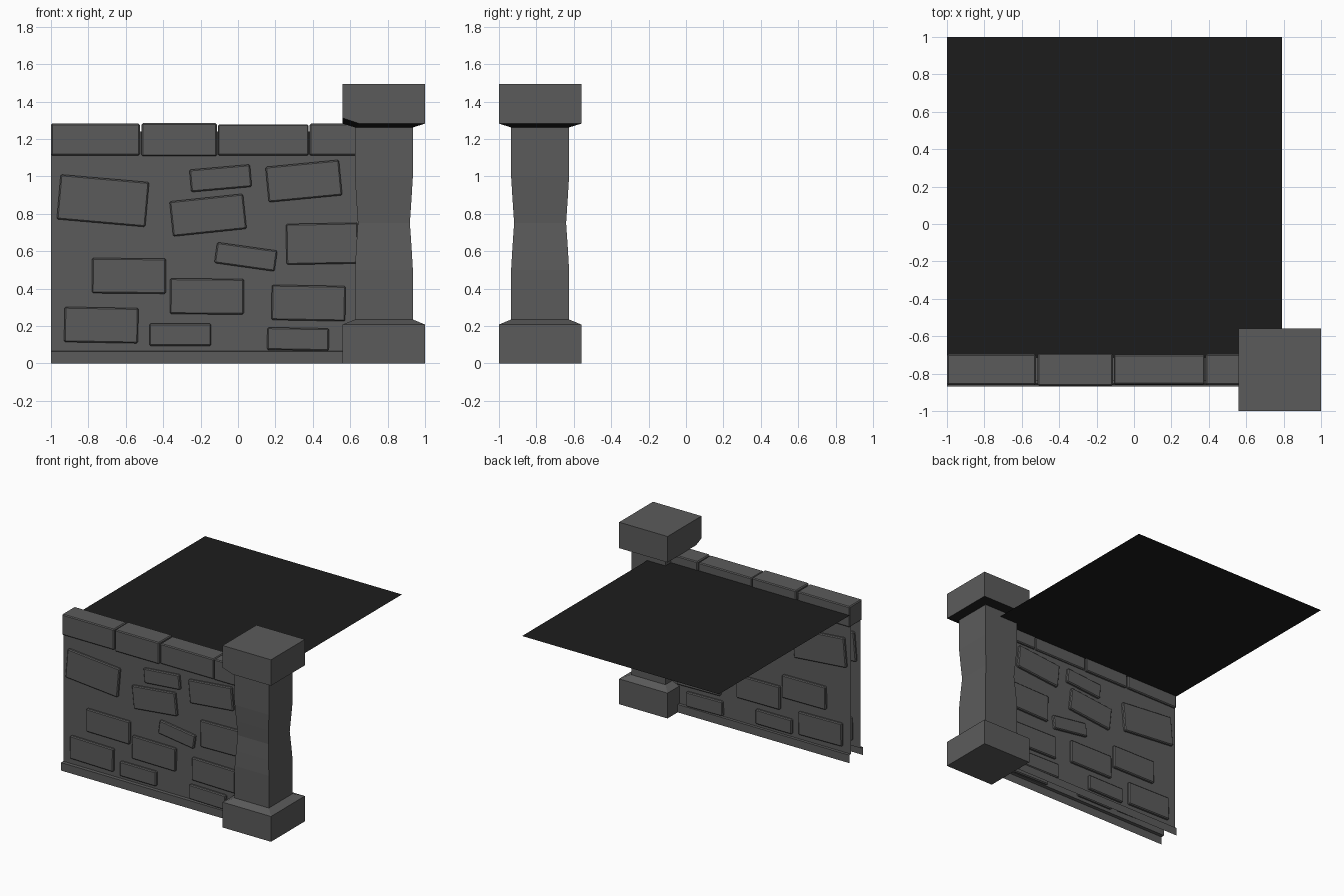
import bpy, bmesh, math
from mathutils import Vector, Matrix

if "Cube" in bpy.data.objects:
    bpy.data.objects.remove(bpy.data.objects["Cube"])

CX, CY = 0.78, -0.78  # pillar centre; CY is also the wall's centre line


def material(name, v):
    m = bpy.data.materials.new(name)
    m.diffuse_color = (v, v, v, 1)
    m.use_nodes = True
    m.node_tree.nodes["Principled BSDF"].inputs["Base Color"].default_value = m.diffuse_color
    return m


stone = material("stone grey", 0.105)
dark = material("dark ground", 0.012)


def finish(name, bm, mat):
    me = bpy.data.meshes.new(name)
    bm.to_mesh(me)
    bm.free()
    me.materials.append(mat)
    ob = bpy.data.objects.new(name, me)
    bpy.context.collection.objects.link(ob)
    return ob


def block(name, centre, size, angle=0.0, bevel=0.007):
    bm = bmesh.new()
    bmesh.ops.create_cube(bm, size=1)
    bmesh.ops.scale(bm, vec=size, verts=bm.verts)
    bmesh.ops.bevel(bm, geom=bm.edges[:], offset=bevel, segments=1, affect='EDGES')
    # positive angle tilts anticlockwise as seen from the front
    bm.transform(Matrix.Translation(centre) @ Matrix.Rotation(-math.radians(angle), 4, 'Y'))
    return finish(name, bm, stone)


def stack(rings):
    """Closed square column from (z, half width) rings."""
    bm = bmesh.new()
    prev = None
    for z, h in rings:
        ring = [bm.verts.new((CX + sx * h, CY + sy * h, z))
                for sx, sy in ((-1, -1), (1, -1), (1, 1), (-1, 1))]
        if prev:
            for i in range(4):
                j = (i + 1) % 4
                bm.faces.new((prev[i], prev[j], ring[j], ring[i]))
        else:
            bm.faces.new(ring[::-1])
        prev = ring
    bm.faces.new(prev)
    return bm


# Pillar: foot and waisted shaft
finish("pillar_foot", stack([(0, .22), (.208, .22), (.235, .155)]), stone)
finish("pillar_shaft", stack([(.23, .155), (.5, .155), (.62, .148), (.75, .139),
                              (.87, .147), (1.0, .155), (1.27, .155)]), stone)

# Pillar cap with one chipped lower corner and a dark underside
bm = stack([(1.262, .155), (1.282, .22), (1.495, .22)])
a, b, c = Vector((.65, -1, 1.282)), Vector((.56, -.93, 1.282)), Vector((.56, -1, 1.312))
n = (b - a).cross(c - a).normalized()
if n.dot(Vector((.56, -1, 1.282)) - a) < 0:
    n = -n
bmesh.ops.bisect_plane(bm, geom=bm.verts[:] + bm.edges[:] + bm.faces[:],
                       plane_co=a, plane_no=n, clear_outer=True)
bmesh.ops.holes_fill(bm, edges=[e for e in bm.edges if e.is_boundary])
bmesh.ops.recalc_face_normals(bm, faces=bm.faces[:])
for f in bm.faces:
    f.material_index = int(f.normal.z < -0.3)
finish("pillar_cap", bm, stone).data.materials.append(dark)

# Wall stones: x, z, width, height, tilt
STONES = [(-.722, .87, .475, .24, -5), (-.093, .99, .325, .12, 5), (.352, .975, .395, .19, 5.5),
          (-.16, .793, .395, .188, 6), (.042, .57, .325, .112, -8), (.45, .64, .385, .218, 1),
          (-.583, .468, .395, .188, -.5), (-.166, .358, .395, .19, -.5), (.377, .323, .395, .188, -1),
          (-.731, .205, .395, .188, -1), (-.309, .153, .33, .12, 0), (.321, .13, .33, .12, -1)]

# Two thin wall skins with a stepped skirting, open at the end and below
for side, s, off in (("front", -1, .06), ("back", 1, .067)):
    bm = bmesh.new()
    cols = [[bm.verts.new((x, CY + s * d, z))
             for d, z in ((off, 1.24), (off, .066), (.088, .065), (.088, 0))]
            for x in (-1, CX)]
    for i in range(3):
        f = (cols[0][i], cols[0][i + 1], cols[1][i + 1], cols[1][i])
        bm.faces.new(f if s < 0 else f[::-1])
    finish(f"wall_{side}", bm, stone)
    for i, (x, z, w, h, tilt) in enumerate(STONES):
        block(f"{side}_stone_{i + 1}", (x, CY + s * (off + .001), z), (w, .04, h), tilt)

# Strip closing the wall top, seen in the gaps between coping stones
bm = bmesh.new()
bm.faces.new([bm.verts.new(p) for p in ((-1, CY - .06, 1.24), (CX, CY - .06, 1.24),
                                        (CX, CY + .067, 1.24), (-1, CY + .067, 1.24))])
finish("wall_top", bm, stone)

# Coping stones: x range, z range, depth range
for i, (x0, x1, z0, z1, y0, y1) in enumerate([
        (-1, -.525, 1.112, 1.282, -.86, -.695), (-.515, -.113, 1.108, 1.285, -.865, -.692),
        (-.108, .378, 1.112, 1.278, -.857, -.698), (.383, .76, 1.112, 1.282, -.86, -.695)]):
    block(f"coping_{i + 1}", ((x0 + x1) / 2, (y0 + y1) / 2, (z0 + z1) / 2),
          (x1 - x0, y1 - y0, z1 - z0))

# Dark upper ground sheet behind the wall
GZ = 1.212
bm = bmesh.new()
bm.faces.new([bm.verts.new(p) for p in
              ((-1, CY, GZ), (.79, CY, GZ), (.79, 1, GZ), (-1, 1, GZ))])
finish("upper_ground", bm, dark)
